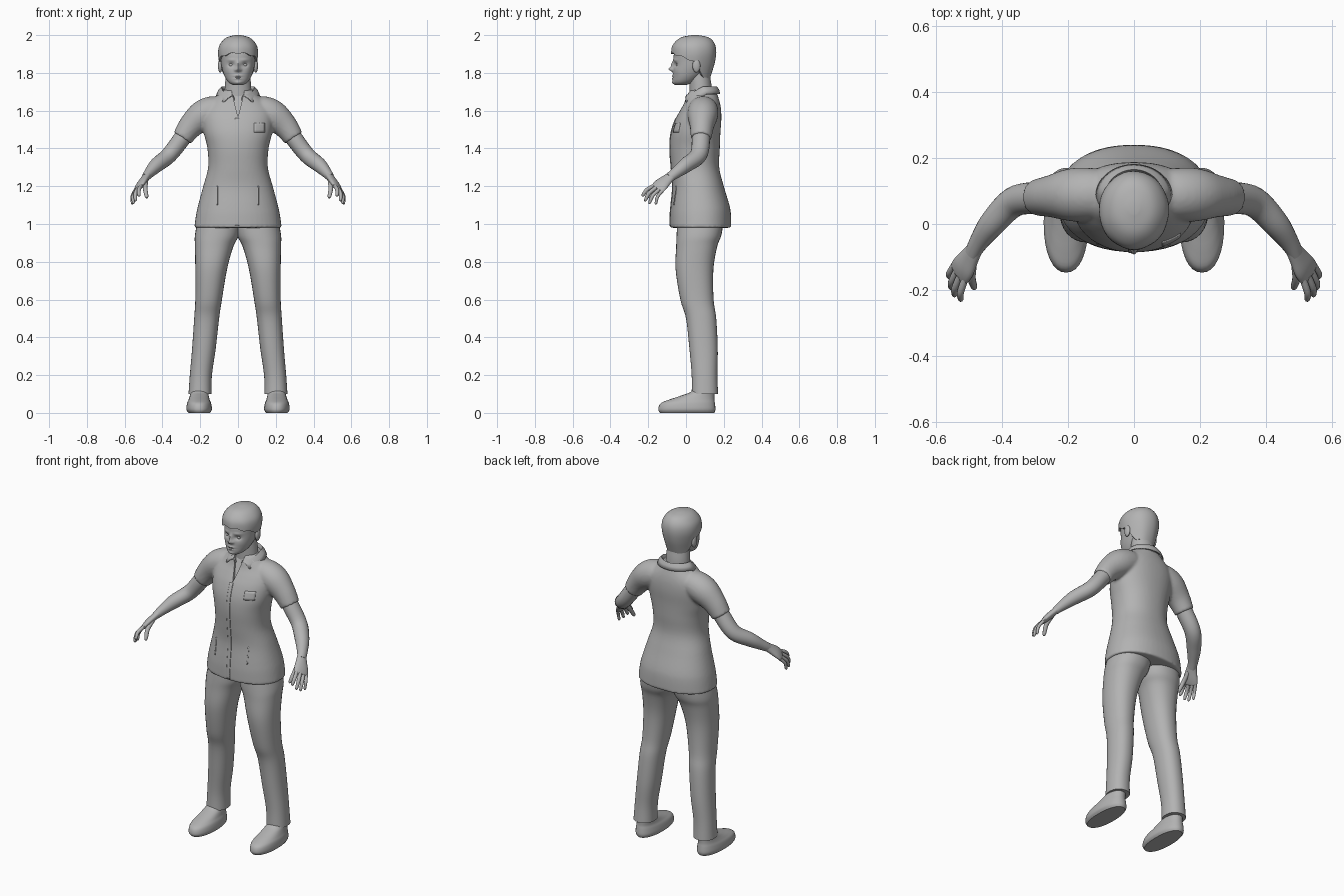
import bpy, bmesh, math
from mathutils import Vector

if "Cube" in bpy.data.objects:
    bpy.data.objects.remove(bpy.data.objects["Cube"])

GREY = bpy.data.materials.new("plain_grey")
GREY.diffuse_color = (0.45, 0.45, 0.45, 1)
GREY.use_nodes = True
GREY.node_tree.nodes["Principled BSDF"].inputs["Base Color"].default_value = GREY.diffuse_color


def smooth_rows(rows, k):
    """Catmull-Rom interpolation of equal-length tuples."""
    out = []
    for i in range(len(rows) - 1):
        p = [rows[max(0, i - 1)], rows[i], rows[i + 1], rows[min(len(rows) - 1, i + 2)]]
        for j in range(k):
            t = j / k
            out.append(tuple(0.5 * (2 * b + (c - a) * t + (2 * a - 5 * b + 4 * c - d) * t * t
                                    + (3 * b - a - 3 * c + d) * t ** 3) for a, b, c, d in zip(*p)))
    return out + [tuple(rows[-1])]


def skin(bm, rings, caps=True, closed=True):
    vs = [[bm.verts.new(p) for p in r] for r in rings]
    n = len(vs[0])
    for a, b in zip(vs, vs[1:]):
        for i in range(n if closed else n - 1):
            j = (i + 1) % n
            bm.faces.new((a[i], a[j], b[j], b[i]))
    if caps:
        bm.faces.new(vs[0][::-1])
        bm.faces.new(vs[-1])


def finish(name, bm):
    bmesh.ops.recalc_face_normals(bm, faces=bm.faces)
    me = bpy.data.meshes.new(name)
    bm.to_mesh(me)
    bm.free()
    me.materials.append(GREY)
    ob = bpy.data.objects.new(name, me)
    bpy.context.collection.objects.link(ob)
    return ob


def power(v, e):
    return math.copysign(abs(v) ** e, v)


def levels(bm, rows, n=32, k=4, e=0.9, side=1):
    """Stacked oval sections: (z, x min, x max, y front, y back)."""
    rings = []
    for z, x0, x1, y0, y1 in smooth_rows(rows, k):
        rings.append([(side * ((x0 + x1) / 2 + (x1 - x0) / 2 * power(math.cos(a), e)),
                       (y0 + y1) / 2 + (y1 - y0) / 2 * power(math.sin(a), e), z)
                      for a in (2 * math.pi * i / n for i in range(n))])
    skin(bm, rings)


def centred(rows):
    return [(z, -h, h, f, b) for z, h, f, b in rows]


def tube(bm, rows, wide=(0, 1, 0), n=20, k=5, side=1):
    """Tube along (x, y, z, radius across, radius through)."""
    pts = smooth_rows(rows, k)
    rings = []
    for i, p in enumerate(pts):
        t = (Vector(pts[min(i + 1, len(pts) - 1)][:3]) - Vector(pts[max(i - 1, 0)][:3])).normalized()
        u = Vector(wide)
        u = (u - t * u.dot(t)).normalized()
        v = t.cross(u)
        ring = [Vector(p[:3]) + u * p[3] * math.cos(a) + v * p[4] * math.sin(a)
                for a in (2 * math.pi * j / n for j in range(n))]
        rings.append([(side * q.x, q.y, q.z) for q in ring])
    skin(bm, rings)


def ball(name, loc, size):
    bm = bmesh.new()
    bmesh.ops.create_uvsphere(bm, u_segments=20, v_segments=12, radius=1)
    for v in bm.verts:
        v.co = Vector(loc) + Vector(c * s for c, s in zip(v.co, size))
    return finish(name, bm)


# Tunic: body and both sleeves fused into one cloth surface
bm = bmesh.new()
levels(bm, centred([(.98, .232, -.085, .24), (1.05, .222, -.084, .238), (1.1, .211, -.08, .23),
                    (1.2, .184, -.071, .2), (1.3, .158, -.079, .176), (1.4, .162, -.086, .179),
                    (1.48, .18, -.08, .182), (1.55, .188, -.058, .187), (1.6, .182, -.032, .186),
                    (1.64, .155, -.01, .18), (1.68, .11, .002, .168), (1.71, .078, .02, .155)]), n=48, k=5)
for s in (1, -1):
    tube(bm, [(.07, .09, 1.61, .07, .06), (.13, .09, 1.6, .08, .078), (.19, .088, 1.572, .08, .08),
              (.25, .084, 1.518, .064, .066), (.295, .08, 1.455, .055, .054)], n=28, side=s)
tunic = finish("tunic", bm)
m = tunic.modifiers.new("fuse", 'REMESH')
m.mode, m.voxel_size, m.use_smooth_shade = 'VOXEL', 0.008, True
m = tunic.modifiers.new("relax", 'SMOOTH')
m.factor, m.iterations = 0.5, 5

# V neck opening
bm = bmesh.new()
skin(bm, [[(-.04, -.2, 1.73), (.04, -.2, 1.73), (0, -.2, 1.565)],
          [(-.04, .045, 1.73), (.04, .045, 1.73), (0, -.035, 1.565)]])
cutter = finish("neck_cutter", bm)
cutter.hide_render = True
cutter.hide_set(True)
m = tunic.modifiers.new("v_neck", 'BOOLEAN')
m.object, m.operation = cutter, 'DIFFERENCE'


# Thin cloth details laid on the front of the tunic
def patch(name, x0, x1, z0, z1, thick):
    bm = bmesh.new()
    nx, nz = 6, max(2, int((z1 - z0) / .012))
    skin(bm, [[(x0 + (x1 - x0) * i / nx, -.3, z0 + (z1 - z0) * j / nz) for i in range(nx + 1)]
              for j in range(nz + 1)], caps=False, closed=False)
    ob = finish(name, bm)
    m = ob.modifiers.new("lay", 'SHRINKWRAP')
    m.target, m.wrap_method, m.use_project_y = tunic, 'PROJECT', True
    m.use_negative_direction = m.use_positive_direction = True
    m.cull_face = 'BACK'
    m = ob.modifiers.new("cloth", 'SOLIDIFY')
    m.thickness, m.offset = thick, 0


patch("button_placket", -.016, .006, .99, 1.56, .006)
patch("chest_pocket", .085, .14, 1.485, 1.535, .006)
patch("left_pocket_seam", .103, .109, 1.1, 1.2, .005)
patch("right_pocket_seam", -.113, -.107, 1.1, 1.2, .005)

# Collar: stand, fold and falling outer edge with front points
bm = bmesh.new()
rings = []
for part in range(5):
    ring = []
    for i in range(41):
        w = (i / 40 - .5) * 2
        a = math.pi + w * (math.pi - (.25, .25, .33, .55, .72)[part])
        f = max(0, -math.cos(w * (math.pi - .25) + math.pi) * -1)
        rx = (.074, .08, .088, .102, .113)[part]
        ry = (.072, .076, .08, .087, .093)[part] + .02 * f * part / 4
        z = (1.67, 1.71, 1.724, 1.71, 1.688)[part] - .045 * f
        ring.append((rx * math.sin(a), .085 - ry * math.cos(a), z))
    rings.append(ring)
skin(bm, rings, caps=False, closed=False)
m = finish("collar", bm).modifiers.new("cloth", 'SOLIDIFY')
m.thickness, m.offset = .007, 0

# Legs and shoes
for s, label in ((1, "left"), (-1, "right")):
    bm = bmesh.new()
    levels(bm, [(.1, .14, .262, .03, .17), (.2, .138, .255, .03, .166), (.34, .118, .243, .018, .168),
                (.5, .1, .232, .0, .16), (.6, .085, .226, -.03, .146), (.76, .058, .226, -.055, .145),
                (.88, .025, .228, -.052, .165), (.94, -.005, .228, -.05, .187),
                (1.02, -.02, .213, -.045, .2)], k=5, side=s)
    finish(label + "_trouser_leg", bm)
    bm = bmesh.new()
    levels(bm, [(0, .148, .262, -.138, .15), (.018, .138, .273, -.147, .156), (.05, .142, .27, -.135, .153),
                (.07, .15, .262, -.09, .15), (.09, .155, .255, -.03, .15), (.115, .16, .25, .03, .15),
                (.16, .165, .245, .045, .145)], side=s)
    finish(label + "_shoe", bm)

    # Arm, palm and fingers
    bm = bmesh.new()
    tube(bm, [(.25, .084, 1.518, .045, .045), (.295, .08, 1.455, .048, .046), (.365, .066, 1.365, .046, .043),
              (.43, 0, 1.312, .04, .039), (.47, -.055, 1.27, .03, .028), (.49, -.09, 1.245, .026, .021)], side=s)
    finish(label + "_arm", bm)
    bm = bmesh.new()
    tube(bm, [(.475, -.065, 1.265, .024, .02), (.495, -.098, 1.238, .032, .019), (.515, -.13, 1.21, .042, .018),
              (.53, -.15, 1.187, .041, .012), (.533, -.154, 1.182, .03, .006)], wide=(-.035, -.05, .025), side=s)
    for base, tip, r in (((.512, -.168, 1.203), (.526, -.234, 1.148), .0105),
                         ((.527, -.158, 1.193), (.545, -.22, 1.122), .0105),
                         ((.537, -.142, 1.182), (.556, -.197, 1.108), .01),
                         ((.545, -.124, 1.177), (.562, -.163, 1.104), .009),
                         ((.487, -.115, 1.232), (.484, -.198, 1.138), .0125)):
        a, b = Vector(base), Vector(tip)
        mid = a.lerp(b, .5) + Vector((.006, -.006, .006))
        tube(bm, [(*a, r, r), (*mid, r, r), (*a.lerp(b, .9), r * .8, r * .8), (*b, r * .25, r * .25)],
             wide=(-1, -1, .5), n=12, side=s)
    finish(label + "_hand", bm)

    # Eyes and ears
    ball(label + "_eye", (s * .036, -.037, 1.842), (.015, .015, .011))
    ball(label + "_ear", (s * .094, .055, 1.838), (.012, .021, .036))

# Neck
bm = bmesh.new()
levels(bm, centred([(1.6, .075, .02, .14), (1.72, .07, .018, .136), (1.78, .065, .016, .128),
                    (1.84, .06, .02, .12)]), e=1)
finish("neck", bm)

# Head, with features pressed in or out: (x, z, spread x, spread z, push)
bm = bmesh.new()
levels(bm, centred([(1.735, .025, -.054, .0), (1.75, .05, -.067, .045), (1.78, .07, -.069, .085),
                    (1.82, .084, -.068, .125), (1.86, .091, -.066, .145), (1.9, .094, -.064, .147),
                    (1.94, .086, -.052, .135), (1.98, .045, -.005, .1)]), n=120, k=8, e=.97)
FEATURES = [(0, 1.819, .011, .011, -.022), (0, 1.842, .009, .02, -.012), (.014, 1.815, .007, .007, -.007),
            (.036, 1.843, .016, .011, .013), (.036, 1.868, .022, .007, -.004), (.055, 1.81, .02, .02, -.003),
            (0, 1.784, .02, .005, -.006), (0, 1.77, .017, .005, -.006), (0, 1.777, .022, .003, .003),
            (0, 1.747, .018, .012, -.007)]
for v in bm.verts:
    if v.co.y < .02:
        x, z = abs(v.co.x), v.co.z
        v.co.y += sum(d * math.exp(-((x - fx) / sx) ** 2 - ((z - fz) / sz) ** 2)
                      for fx, fz, sx, sz, d in FEATURES)
finish("head", bm)

# Short hair cap: low at the nape, fringe above the brow
profile = smooth_rows([(1.75, .08, -.055, .12), (1.8, .089, -.07, .137), (1.85, .099, -.077, .152),
                       (1.9, .106, -.078, .16), (1.94, .101, -.073, .157), (1.97, .082, -.052, .142),
                       (1.99, .055, -.02, .115), (2.0, .015, .03, .065)], 12)
rings = []
for j in range(-1, 23):
    ring = []
    for i in range(64):
        a = 2 * math.pi * i / 64
        c = -math.sin(a)
        low = 1.862 + .043 * c if c > 0 else 1.862 - .09 * min(1, -c * 1.5)
        low += .004 * math.sin(9 * a)
        t = max(j, 0) / 22
        z = low + (2.0 - low) * (1 - (1 - t) ** 1.5)
        _, h, f, b = min(profile, key=lambda r: abs(r[0] - z))
        for p, q in zip(profile, profile[1:]):
            if p[0] <= z <= q[0]:
                u = (z - p[0]) / (q[0] - p[0])
                h, f, b = (p[n] + (q[n] - p[n]) * u for n in (1, 2, 3))
                break
        k = (.86 if j < 0 else 1) * (1 + .008 * math.sin(7 * a + 3 * t) * (1 - t))
        ring.append((h * k * math.cos(a), (f + b) / 2 + (b - f) / 2 * k * math.sin(a), z))
    rings.append(ring)
bm = bmesh.new()
skin(bm, rings)
finish("hair", bm)

# Smooth shading, keeping hems and soles crisp
for ob in bpy.context.collection.objects:
    if not ob.hide_render:
        ob.select_set(True)
        bpy.context.view_layer.objects.active = ob
bpy.ops.object.shade_smooth_by_angle(angle=math.radians(45))
